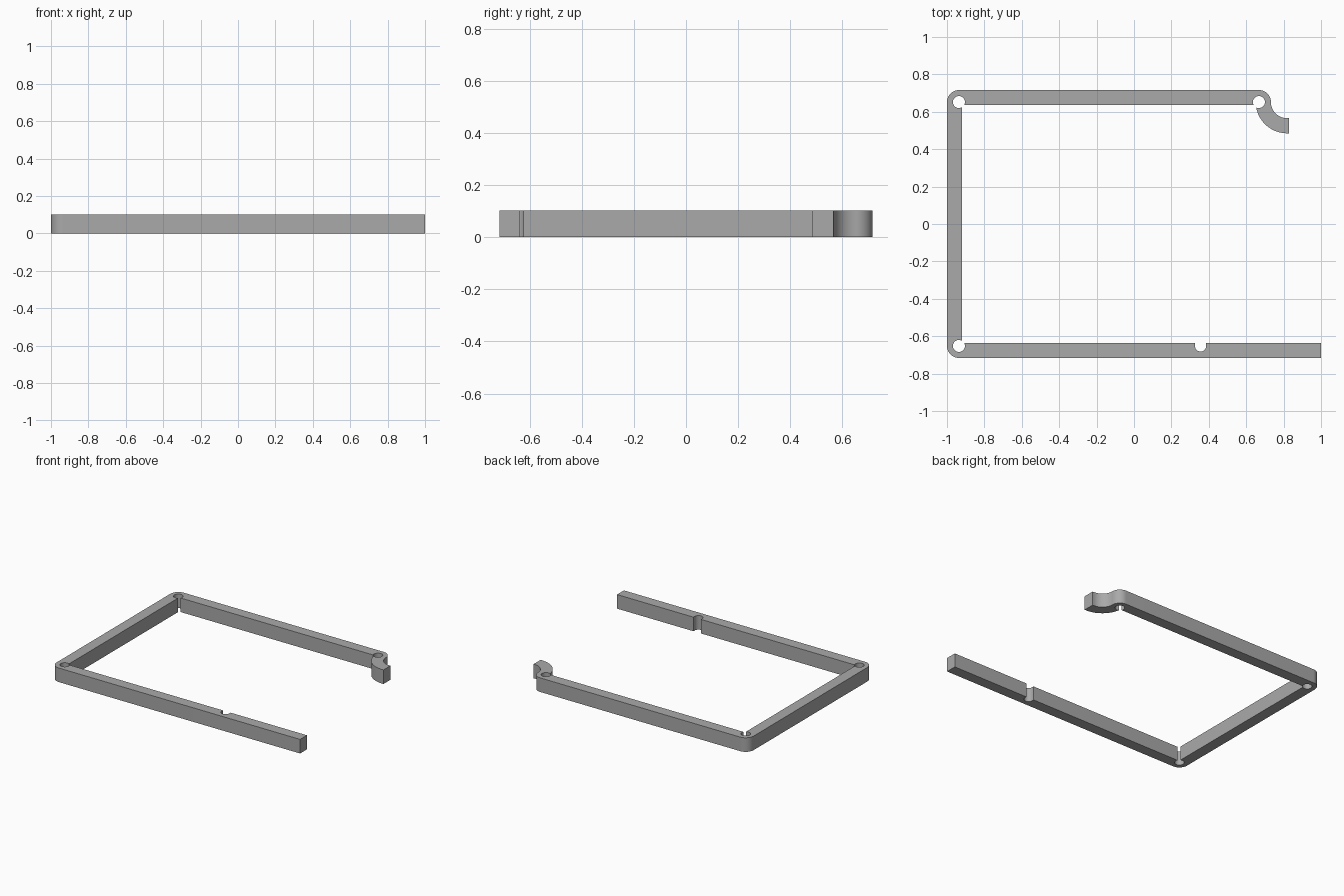
import bpy
import bmesh
from math import cos, sin, radians, degrees, acos, atan2

cube = bpy.data.objects.get("Cube")
if cube:
    bpy.data.objects.remove(cube, do_unlink=True)

HEIGHT = 0.102
OUT, INN = 0.716, 0.637        # outer and inner edges of the front and back bars
LEFT, LEFT_IN = -1.0, -0.92    # outer and inner edges of the side bar
ROUND, HOLE = 0.064, 0.032     # corner rounding and relief hole radius
PIN_X, PIN_Y = LEFT + ROUND, OUT - ROUND
HOOK_PIN = 0.668
HOOK_IN, HOOK_OUT = 0.086, 0.167
HOOK_X, HOOK_END = HOOK_PIN + ROUND + HOOK_IN, 0.829
NOTCH_X, NOTCH_R = 0.356, 0.03


def arc(cx, cy, r, start, end, steps=24):
    """Points along an arc, angles in degrees."""
    angles = [radians(start + (end - start) * i / steps) for i in range(steps + 1)]
    return [(cx + r * cos(a), cy + r * sin(a)) for a in angles]


# Angle at which a relief hole breaks through the inner edges
cut_x = degrees(acos((LEFT_IN - PIN_X) / HOLE))
cut_y = 90 - degrees(acos((PIN_Y - INN) / HOLE))

# Angles at which the hook's outer curve meets its relief hole
d = HOOK_X - HOOK_PIN
a = (d * d + HOLE ** 2 - HOOK_OUT ** 2) / (2 * d)
h = (HOLE ** 2 - a * a) ** 0.5
hole_end = -degrees(atan2(h, a))
hook_start = 180 + degrees(atan2(h, d - a))

outline = []
# Outside: front bar, two rounded corners, back bar, hook
outline += [(1, -INN), (1, -OUT)]
outline += arc(PIN_X, -PIN_Y, ROUND, 270, 180)
outline += arc(PIN_X, PIN_Y, ROUND, 180, 90)
outline += arc(HOOK_PIN, PIN_Y, ROUND, 90, 0)
outline += arc(HOOK_X, PIN_Y, HOOK_IN, 180, 270)[1:]
outline += [(HOOK_END, PIN_Y - HOOK_IN), (HOOK_END, PIN_Y - HOOK_OUT)]
# Inside: hook, relief holes and notch
outline += arc(HOOK_X, PIN_Y, HOOK_OUT, 270, hook_start)
outline += arc(HOOK_PIN, PIN_Y, HOLE, hole_end, 180 + cut_y, 48)[1:]
outline += arc(PIN_X, PIN_Y, HOLE, -cut_y, 360 - cut_x, 48)
outline += arc(PIN_X, -PIN_Y, HOLE, cut_x, 360 + cut_y, 48)
outline += [(NOTCH_X - NOTCH_R, -INN)]
outline += arc(NOTCH_X, -PIN_Y, NOTCH_R, 180, 360)
outline += [(NOTCH_X + NOTCH_R, -INN)]

# Extrude the outline into the clip frame
bm = bmesh.new()
base = bm.faces.new([bm.verts.new((x, y, 0)) for x, y in outline])
top = bmesh.ops.extrude_face_region(bm, geom=[base], use_keep_orig=True)
bmesh.ops.translate(bm, vec=(0, 0, HEIGHT),
                    verts=[v for v in top["geom"] if isinstance(v, bmesh.types.BMVert)])
bmesh.ops.recalc_face_normals(bm, faces=bm.faces)
mesh = bpy.data.meshes.new("clip_frame")
bm.to_mesh(mesh)
bm.free()
frame = bpy.data.objects.new("clip_frame", mesh)
bpy.context.collection.objects.link(frame)

# Plain grey finish
grey = bpy.data.materials.new("grey")
grey.use_nodes = True
color = (0.4, 0.4, 0.4, 1)
grey.diffuse_color = color
grey.node_tree.nodes["Principled BSDF"].inputs["Base Color"].default_value = color
mesh.materials.append(grey)

bpy.ops.object.select_all(action="DESELECT")
frame.select_set(True)
bpy.context.view_layer.objects.active = frame
bpy.ops.object.shade_smooth_by_angle(angle=radians(30))
